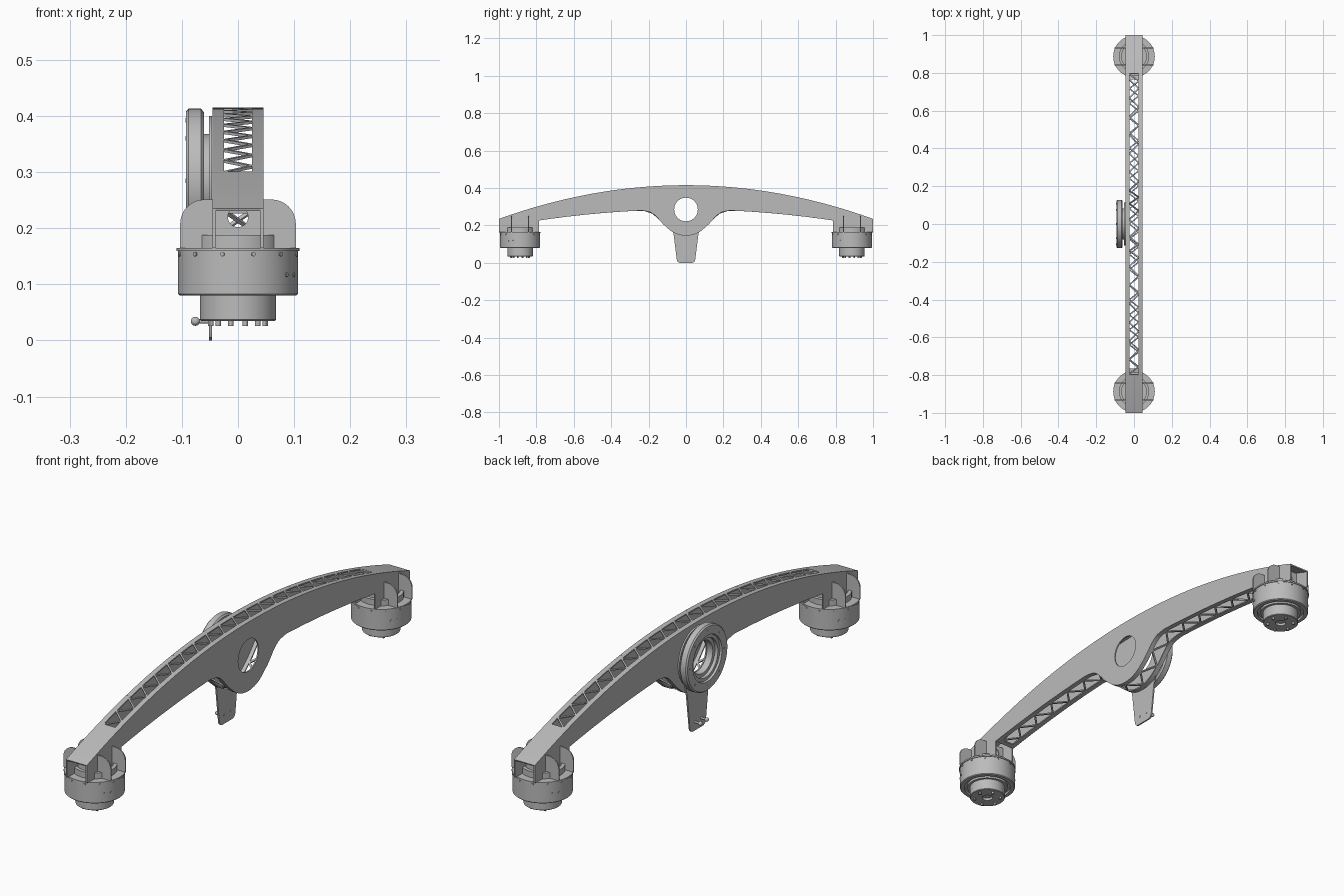
import bpy, bmesh, math
from mathutils import Matrix, Vector

cube = bpy.data.objects.get("Cube")
if cube:
    bpy.data.objects.remove(cube, do_unlink=True)

grey = bpy.data.materials.new("machined_grey")
grey.use_nodes = True
colour = (0.5, 0.5, 0.5, 1)
grey.diffuse_color = colour
grey.node_tree.nodes["Principled BSDF"].inputs["Base Color"].default_value = colour

HUB_Z = 0.285     # centre of the pivot hub
HALF = 0.045      # half width of the beam
OPEN = 0.025      # half width of the lattice opening
WALL = 0.005      # sheet thickness

# local axes: plates facing +x, plates facing -y, and lathes pointing to -x
FACE_X = Matrix(((0, 0, 1, 0), (1, 0, 0, 0), (0, 1, 0, 0), (0, 0, 0, 1)))
FACE_Y = Matrix.Rotation(math.pi / 2, 4, 'X')
TO_LEFT = Matrix.Rotation(-math.pi / 2, 4, 'Y')


def finish(name, bm, matrix=Matrix()):
    """Turn a bmesh into a shaded object."""
    bmesh.ops.remove_doubles(bm, verts=bm.verts, dist=1e-5)
    bmesh.ops.transform(bm, matrix=matrix, verts=bm.verts)
    bmesh.ops.recalc_face_normals(bm, faces=bm.faces)
    mesh = bpy.data.meshes.new(name)
    bm.to_mesh(mesh)
    bm.free()
    mesh.materials.append(grey)
    obj = bpy.data.objects.new(name, mesh)
    bpy.context.collection.objects.link(obj)
    bpy.ops.object.select_all(action='DESELECT')
    obj.select_set(True)
    bpy.context.view_layer.objects.active = obj
    bpy.ops.object.shade_smooth_by_angle(angle=math.radians(30))
    return obj


def arc(cx, cy, r, start, end, steps=32):
    angles = [math.radians(start + (end - start) * i / steps) for i in range(steps + 1)]
    return [(cx + r * math.cos(a), cy + r * math.sin(a)) for a in angles]


def circle(cx, cy, r):
    return arc(cx, cy, r, 0, 360, 48)[:-1]


def plate(name, loops, thickness, matrix):
    """Flat sheet from an outline followed by hole outlines."""
    curve = bpy.data.curves.new(name, 'CURVE')
    curve.dimensions, curve.fill_mode = '2D', 'BOTH'
    curve.extrude = thickness / 2
    for loop in loops:
        spline = curve.splines.new('POLY')
        spline.points.add(len(loop) - 1)
        for point, (u, v) in zip(spline.points, loop):
            point.co = (u, v, 0, 1)
        spline.use_cyclic_u = True
    temp = bpy.data.objects.new(name + "_outline", curve)
    bpy.context.collection.objects.link(temp)
    graph = bpy.context.evaluated_depsgraph_get()
    mesh = bpy.data.meshes.new_from_object(temp.evaluated_get(graph))
    bm = bmesh.new()
    bm.from_mesh(mesh)
    bpy.data.objects.remove(temp, do_unlink=True)
    bpy.data.meshes.remove(mesh)
    return finish(name, bm, matrix)


def lathe(name, profile, matrix, steps=64):
    """Spin (radius, height) points round the local z axis."""
    bm = bmesh.new()
    verts = [bm.verts.new((r, 0, h)) for r, h in profile]
    edges = [bm.edges.new(pair) for pair in zip(verts, verts[1:])]
    if profile[0][0] > 0:
        edges.append(bm.edges.new((verts[-1], verts[0])))
    bmesh.ops.spin(bm, geom=verts + edges, cent=(0, 0, 0), axis=(0, 0, 1),
                   angle=2 * math.pi, steps=steps)
    return finish(name, bm, matrix)


def bolts(name, places, r, length):
    """One object holding short cylinders at the given matrices."""
    bm = bmesh.new()
    for m in places:
        bmesh.ops.create_cone(bm, cap_ends=True, segments=12, radius1=r,
                              radius2=r, depth=length, matrix=m)
    finish(name, bm)


def sweep(bm, sections):
    rings = [[bm.verts.new(p) for p in s] for s in sections]
    for a, b in zip(rings, rings[1:]):
        for i in range(4):
            j = (i + 1) % 4
            bm.faces.new((a[i], a[j], b[j], b[i]))
    bm.faces.new(rings[0])
    bm.faces.new(rings[-1])


def lattice(name, path, inward, margin, pitch, strut):
    """Sheet that follows a (y, z) path, with a zigzag between two rails."""
    pts = [Vector(p) for p in path]
    lengths = [0]
    for a, b in zip(pts, pts[1:]):
        lengths.append(lengths[-1] + (b - a).length)
    total = lengths[-1]

    def at(s):
        i = max(k for k in range(len(pts) - 1) if lengths[k] <= s + 1e-9)
        step = pts[i + 1] - pts[i]
        t = step.normalized()
        return pts[i] + t * (s - lengths[i]), Vector((-t.y, t.x)) * inward * WALL

    def section(s, x0, x1):
        p, n = at(s)
        q = p + n
        return [(x0, *p), (x1, *p), (x1, *q), (x0, *q)]

    def rail(s0, s1, x0, x1):
        count = max(2, int((s1 - s0) / 0.015))
        sweep(bm, [section(s0 + (s1 - s0) * i / count, x0, x1) for i in range(count + 1)])

    bm = bmesh.new()
    for s0, s1 in ((0, margin), (total - margin, total)):
        rail(s0, s1, -HALF, HALF)
    for x0, x1 in ((-HALF, -OPEN), (OPEN, HALF)):
        rail(margin, total - margin, x0, x1)
    bays = round((total - 2 * margin) / pitch)
    pitch = (total - 2 * margin) / bays
    for k in range(bays):
        side = OPEN if k % 2 else -OPEN
        ends = []
        for s, x in ((margin + k * pitch, side), (margin + (k + 1) * pitch, -side)):
            (p, n), (q, m) = at(max(0, s - strut)), at(min(total, s + strut))
            ends.append([(x, *p), (x, *q), (x, *(q + m)), (x, *(p + n))])
        sweep(bm, ends)
    finish(name, bm)


# Beam outline: top arch, and underside that dips round the hub
top = [(y / 32, 0.415 - 0.18 * (y / 32) ** 2) for y in range(-32, 33)]
right = [(0.785 - i * 0.055, 0.285 - 0.095 * (0.785 - i * 0.055) ** 2) for i in range(11)]
right += [(0.195, 0.273), (0.178, 0.264), (0.16, 0.249), (0.14, 0.226), (0.12, 0.204)]
under = right + arc(0, HUB_Z, 0.14, -45, -135, 24) + [(-y, z) for y, z in reversed(right)]
outline = top + [(1, 0.165), (0.785, 0.165)] + under + [(-0.785, 0.165), (-1, 0.165)]
for side, label in ((-1, "right"), (1, "left")):
    plate(label + "_beam_side", [outline, circle(0, HUB_Z, 0.063)], WALL,
          Matrix.Translation((side * (HALF - WALL / 2), 0, 0)) @ FACE_X)
lattice("top_lattice", top, -1, 0.215, 0.04, 0.004)
lattice("bottom_lattice", under, -1, 0.02, 0.05, 0.005)

# Hanging bracket behind the flange, with two ball pins
bracket = [(-0.035, 0), (0.035, 0), (0.044, 0.005), (0.049, 0.015), (0.066, 0.15)]
bracket += arc(0, HUB_Z, 0.115, -48, 228, 48) + [(-0.066, 0.15), (-0.049, 0.015), (-0.044, 0.005)]
plate("hanging_bracket", [bracket, circle(0, HUB_Z, 0.064)], 0.006,
      Matrix.Translation((-0.049, 0, 0)) @ FACE_X)
for y in (-0.02, 0.02):
    pin = [(0, 0), (0.004, 0), (0.004, 0.024)] + arc(0, 0.031, 0.008, -58, 90, 8)
    lathe("ball_pin", pin, Matrix.Translation((-0.045, y, 0.034)) @ TO_LEFT, 16)

# Pivot flange
flange = [(0.063, 0), (0.083, 0), (0.083, 0.009), (0.122, 0.009), (0.128, 0.014),
          (0.128, 0.036), (0.123, 0.041), (0.09, 0.041), (0.088, 0.033), (0.076, 0.033),
          (0.076, 0.02), (0.063, 0.02)]
lathe("pivot_flange", flange, Matrix.Translation((-0.052, 0, HUB_Z)) @ TO_LEFT)
bolts("flange_bolts", [Matrix.Translation((-0.093, 0.107 * math.cos(a), HUB_Z + 0.107 * math.sin(a)))
                       @ TO_LEFT for a in (math.radians(45 * i) for i in range(8))], 0.004, 0.002)

# Round housing, support webs and bolts at each end
housing = [(0, 0.045), (0.02, 0.045), (0.02, 0.035), (0.066, 0.035), (0.068, 0.037),
           (0.068, 0.08), (0.078, 0.08), (0.078, 0.09), (0.09, 0.09), (0.09, 0.08),
           (0.104, 0.08), (0.107, 0.083), (0.107, 0.159), (0.11, 0.159), (0.11, 0.165),
           (0.08, 0.165), (0.08, 0.188), (0.066, 0.188), (0.066, 0.172), (0, 0.172)]
web = [(-0.103, 0.165), (0.103, 0.165)] + arc(0.06, 0.208, 0.043, 0, 90, 12)
web += arc(-0.06, 0.208, 0.043, 90, 180, 12)
for end, label in ((-1, "front"), (1, "back")):
    place = Matrix.Translation((0, end * 0.887, 0))
    lathe(label + "_housing", housing, place)
    for y in (-0.045, 0.045):
        plate(label + "_web", [web, circle(0, 0.22, 0.018)], 0.005,
              place @ Matrix.Translation((0, y, 0)) @ FACE_Y)
    turns = [Matrix.Rotation(math.radians(15 + 30 * i), 4, 'Z') for i in range(12)]
    bolts(label + "_rim_bolts", [place @ t @ Matrix.Translation((0.107, 0, 0.154)) @ TO_LEFT
                                 for t in turns], 0.004, 0.005)
    bolts(label + "_base_bolts", [place @ t @ Matrix.Translation((0.05, 0, 0.031))
                                  for t in turns[::2]], 0.005, 0.01)
    bolts(label + "_side_plugs", [place @ Matrix.Rotation(math.radians(a), 4, 'Z')
                                  @ Matrix.Translation((0.107, 0, 0.117)) @ TO_LEFT
                                  for a in (-36, -22, 144, 158)], 0.004, 0.003)
